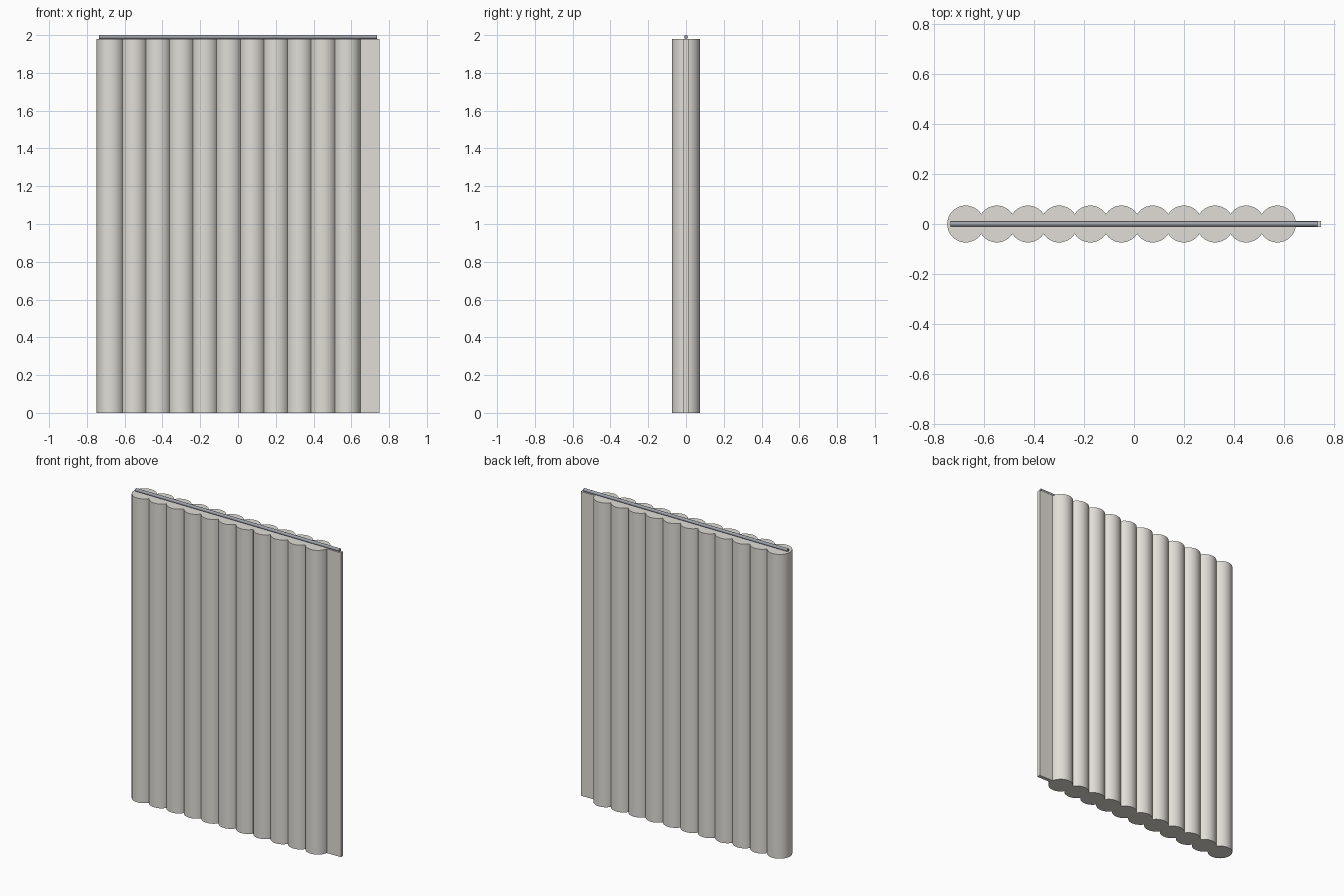
import bpy, bmesh, math

if "Cube" in bpy.data.objects:
    bpy.data.objects.remove(bpy.data.objects["Cube"])

R, STEP, N, X0, H = 0.074, 0.125, 11, -0.675, 1.98
FLAP, END = 0.012, 0.749


def colour(obj, name, rgb):
    m = bpy.data.materials.new(name)
    m.diffuse_color = (*rgb, 1)
    m.use_nodes = True
    m.node_tree.nodes["Principled BSDF"].inputs["Base Color"].default_value = m.diffuse_color
    obj.data.materials.append(m)


def smooth(obj, angle):
    bpy.ops.object.select_all(action='DESELECT')
    obj.select_set(True)
    bpy.context.view_layer.objects.active = obj
    bpy.ops.object.shade_smooth_by_angle(angle=math.radians(angle))


# Curtain outline: upper arcs of the gathered folds, ending in the flat edge flap
half = math.acos(STEP / 2 / R)
flap = math.asin(FLAP / R)
upper = []
for i in range(N):
    start = math.pi if i == 0 else math.pi - half
    end = flap if i == N - 1 else half
    steps = 18
    for k in range(steps + 1):
        if i > 0 and k == 0:
            continue  # cusp shared with the previous fold
        a = start + (end - start) * k / steps
        upper.append((X0 + i * STEP + R * math.cos(a), R * math.sin(a)))
upper.append((END, FLAP))
outline = upper + [(x, -y) for x, y in reversed(upper[1:])]

# Curtain: extrude the outline to full height
bm = bmesh.new()
face = bm.faces.new([bm.verts.new((x, y, 0)) for x, y in outline])
res = bmesh.ops.extrude_face_region(bm, geom=[face], use_keep_orig=True)
for v in res['geom']:
    if isinstance(v, bmesh.types.BMVert):
        v.co.z = H
bmesh.ops.recalc_face_normals(bm, faces=bm.faces)
mesh = bpy.data.meshes.new("curtain")
bm.to_mesh(mesh)
bm.free()
curtain = bpy.data.objects.new("curtain", mesh)
bpy.context.collection.objects.link(curtain)
colour(curtain, "cloth", (0.75, 0.73, 0.68))
smooth(curtain, 30)

# Hanging rod along the top edge
bpy.ops.mesh.primitive_cylinder_add(vertices=16, radius=0.01, depth=1.47,
                                    location=(0, 0, 1.99),
                                    rotation=(0, math.pi / 2, 0))
rod = bpy.context.object
rod.name = "curtain_rod"
colour(rod, "metal", (0.35, 0.37, 0.42))
smooth(rod, 40)
